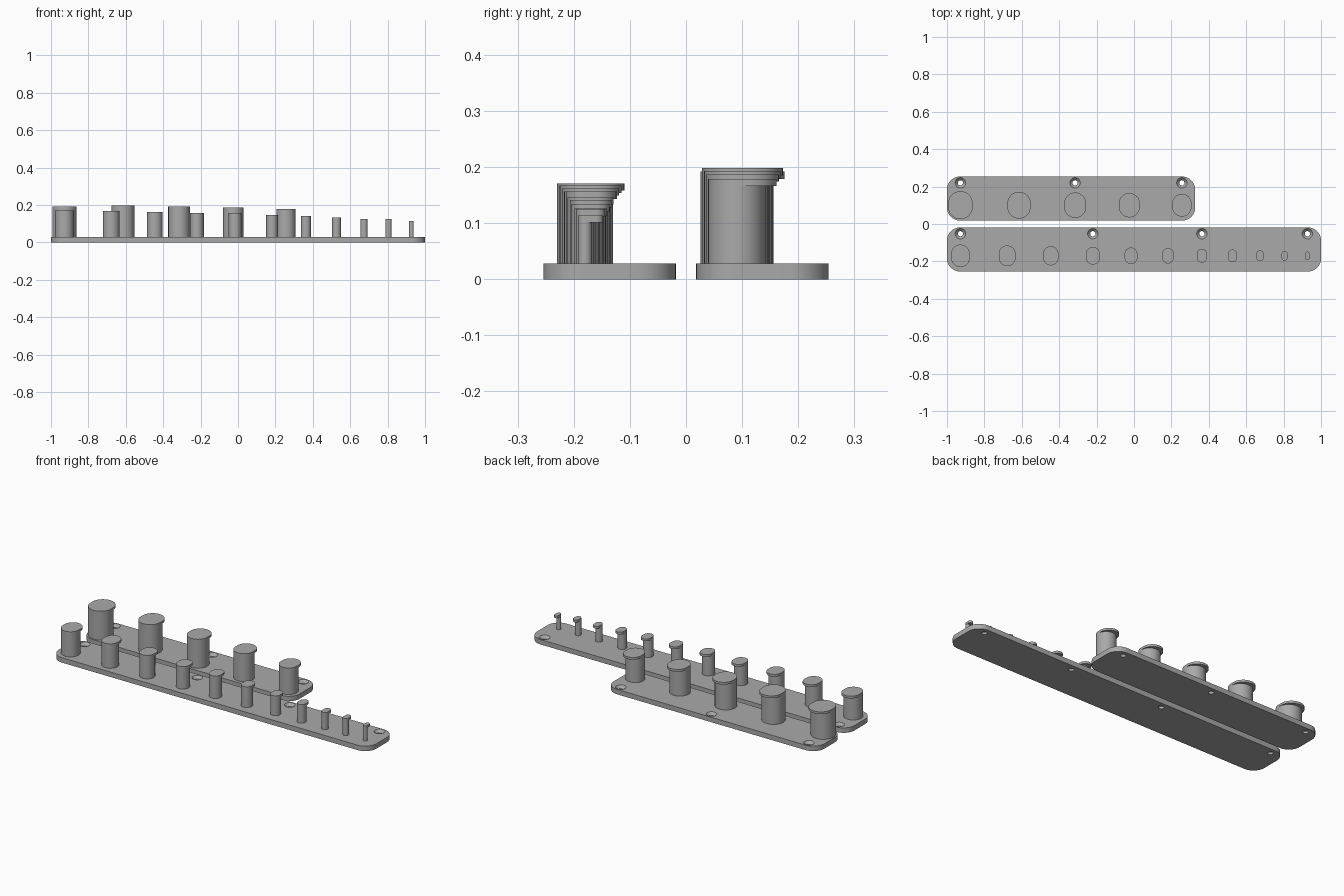
import bpy, bmesh
from math import pi, cos, sin

if "Cube" in bpy.data.objects:
    bpy.data.objects.remove(bpy.data.objects["Cube"], do_unlink=True)

THICK = 0.028      # plate thickness
LIP = 0.013        # lip thickness
OVERHANG = 0.02    # how far each lip reaches backward

grey = bpy.data.materials.new("matte grey")
grey.use_nodes = True
grey.diffuse_color = (0.4, 0.4, 0.4, 1)
grey.node_tree.nodes["Principled BSDF"].inputs["Base Color"].default_value = (0.4, 0.4, 0.4, 1)


def arc(cx, cy, r, start, end, n):
    return [(cx + r * cos(start + (end - start) * i / n),
             cy + r * sin(start + (end - start) * i / n)) for i in range(n + 1)]


def add_stack(bm, rings):
    """Closed solid through (outline, z) rings of equal point count."""
    loops = [[bm.verts.new((x, y, z)) for x, y in pts] for pts, z in rings]
    n = len(loops[0])
    for a, b in zip(loops, loops[1:]):
        for i in range(n):
            j = (i + 1) % n
            bm.faces.new((a[i], a[j], b[j], b[i]))
    bm.faces.new(loops[0][::-1])
    bm.faces.new(loops[-1])


def finish(name, bm):
    mesh = bpy.data.meshes.new(name)
    bm.to_mesh(mesh)
    bm.free()
    mesh.materials.append(grey)
    ob = bpy.data.objects.new(name, mesh)
    bpy.context.collection.objects.link(ob)
    return ob


def smooth(ob):
    bpy.ops.object.select_all(action='DESELECT')
    ob.select_set(True)
    bpy.context.view_layer.objects.active = ob
    bpy.ops.object.shade_smooth_by_angle(angle=pi / 6)


def circle(x, y, r, n=32):
    return arc(x, y, r, 0, 2 * pi, n)[:-1]


def plate(name, x0, x1, y0, y1, hole_xs, hole_y, r=0.07):
    # Rounded rectangle
    outline = []
    for k, (cx, cy) in enumerate([(x1 - r, y1 - r), (x0 + r, y1 - r),
                                  (x0 + r, y0 + r), (x1 - r, y0 + r)]):
        outline += arc(cx, cy, r, k * pi / 2, (k + 1) * pi / 2, 12)
    bm = bmesh.new()
    add_stack(bm, [(outline, 0), (outline, THICK)])
    ob = finish(name, bm)
    # Countersunk screw holes
    bm = bmesh.new()
    for x in hole_xs:
        add_stack(bm, [(circle(x, hole_y, rad), z) for rad, z in
                       ((0.014, -0.01), (0.014, 0.013), (0.028, THICK), (0.028, 0.04))])
    cutter = finish(name + "_hole_cutter", bm)
    cutter.hide_render = True
    mod = ob.modifiers.new("holes", 'BOOLEAN')
    mod.operation, mod.solver, mod.object = 'DIFFERENCE', 'EXACT', cutter
    bpy.context.view_layer.objects.active = ob
    bpy.ops.object.modifier_apply(modifier=mod.name)
    bpy.data.objects.remove(cutter, do_unlink=True)
    smooth(ob)


def peg(name, x, y, r, top):
    bm = bmesh.new()
    # Round post
    post = circle(x, y, r, 48)
    add_stack(bm, [(post, THICK - 0.004), (post, top - LIP)])
    # Lip: the post outline stretched toward the back
    lip = arc(x, y + OVERHANG, r, 0, pi, 24) + arc(x, y, r, pi, 2 * pi, 24)
    add_stack(bm, [(lip, top - LIP), (lip, top)])
    smooth(finish(name, bm))


# Base plates
plate("back_plate", -1, 0.327, 0.018, 0.254, (-0.928, -0.315, 0.256), 0.22)
plate("front_plate", -1, 1, -0.254, -0.018, (-0.928, -0.22, 0.363, 0.927), -0.052)

# Pegs: x, radius, top height
back_pegs = [(-0.928, 0.065, 0.192), (-0.615, 0.062, 0.198), (-0.315, 0.058, 0.193),
             (-0.025, 0.055, 0.187), (0.256, 0.051, 0.179)]
front_pegs = [(-0.928, 0.05, 0.171), (-0.678, 0.045, 0.167), (-0.445, 0.041, 0.162),
              (-0.22, 0.037, 0.156), (-0.016, 0.034, 0.156), (0.182, 0.031, 0.146),
              (0.363, 0.027, 0.141), (0.527, 0.024, 0.134), (0.674, 0.019, 0.126),
              (0.805, 0.016, 0.125), (0.927, 0.0125, 0.114)]
for row, y, pegs in (("back", 0.0905, back_pegs), ("front", -0.18, front_pegs)):
    for i, (x, r, top) in enumerate(pegs, 1):
        peg(f"{row}_peg_{i}", x, y, r, top)
